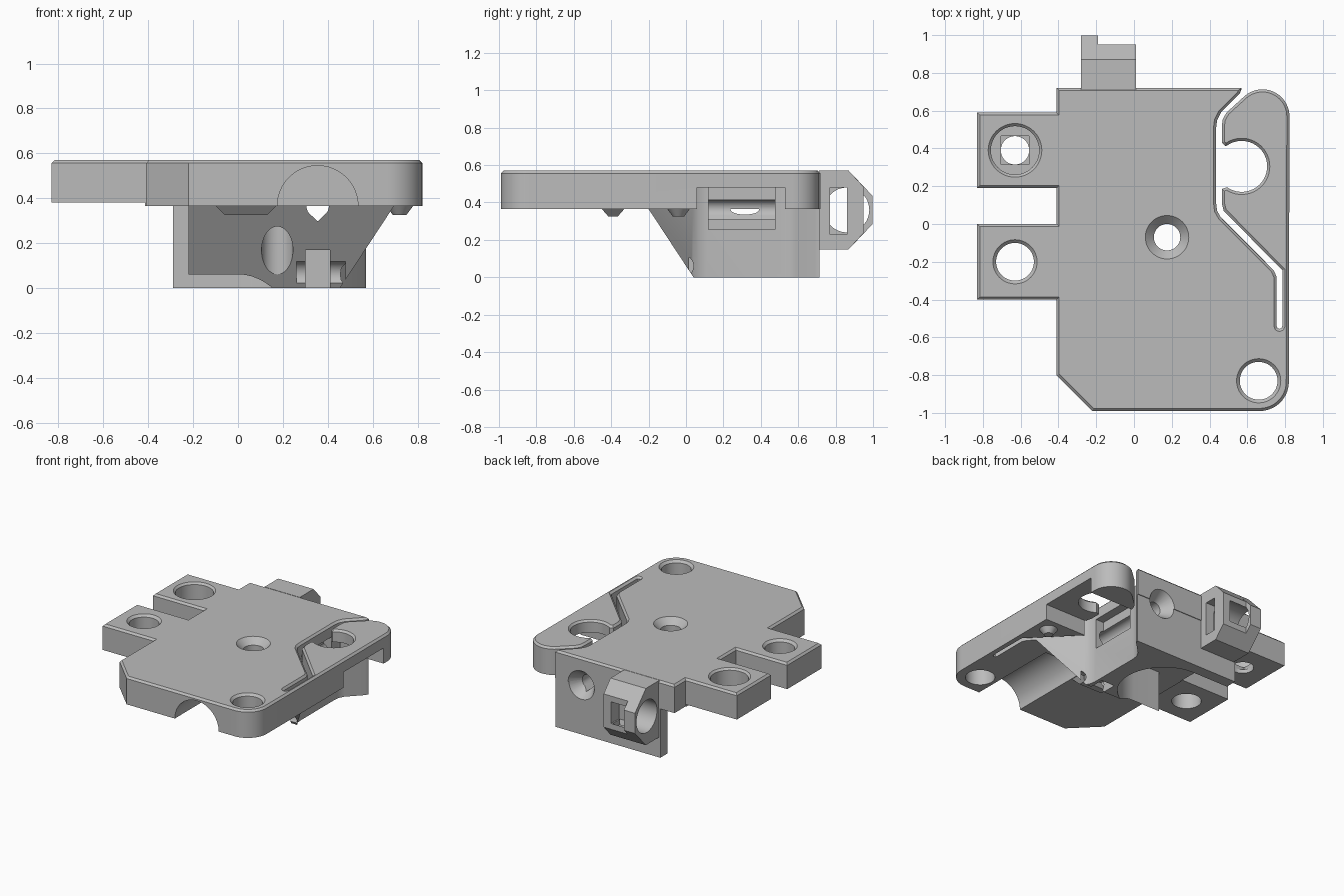
import bpy, bmesh, math
from mathutils import Vector, Matrix

cube = bpy.data.objects.get("Cube")
if cube:
    bpy.data.objects.remove(cube, do_unlink=True)

grey = bpy.data.materials.new("mid_grey")
grey.use_nodes = True
grey.diffuse_color = (0.5, 0.5, 0.5, 1)
grey.node_tree.nodes["Principled BSDF"].inputs["Base Color"].default_value = (0.5, 0.5, 0.5, 1)

TOP, UNDER = 0.57, 0.365


def finish(name, bm):
    bmesh.ops.recalc_face_normals(bm, faces=bm.faces[:])
    mesh = bpy.data.meshes.new(name)
    bm.to_mesh(mesh)
    bm.free()
    mesh.materials.append(grey)
    obj = bpy.data.objects.new(name, mesh)
    bpy.context.scene.collection.objects.link(obj)
    return obj


def place(axis, u, v, w):
    return {"x": (w, u, v), "y": (u, w, v), "z": (u, v, w)}[axis]


def prism(name, points, axis, start, end, chamfer=0):
    bm = bmesh.new()
    face = bm.faces.new([bm.verts.new(place(axis, u, v, start)) for u, v in points])
    cap = bmesh.ops.extrude_face_region(bm, geom=[face])["geom"]
    move = Vector(place(axis, 0, 0, end - start))
    far = [g for g in cap if isinstance(g, bmesh.types.BMVert)]
    bmesh.ops.translate(bm, verts=far, vec=move)
    bmesh.ops.recalc_face_normals(bm, faces=bm.faces[:])
    if chamfer:
        rim = [e for e in bm.edges if all(v in far for v in e.verts)]
        bmesh.ops.bevel(bm, geom=rim, offset=chamfer, segments=1,
                        affect="EDGES", clamp_overlap=False)
    return finish(name, bm)


def box(name, x0, x1, y0, y1, z0, z1):
    return prism(name, [(x0, y0), (x1, y0), (x1, y1), (x0, y1)], "z", z0, z1)


def cone(axis, u, v, start, end, r0, r1, name="cutter"):
    bm = bmesh.new()
    bmesh.ops.create_cone(bm, cap_ends=True, segments=48, radius1=r0, radius2=r1, depth=end - start)
    mid = (start + end) / 2
    for p in bm.verts:
        p.co = place(axis, p.co.x + u, p.co.y + v, p.co.z + mid)
    return finish(name, bm)


def cylinder(axis, u, v, start, end, r):
    return cone(axis, u, v, start, end, r, r)


def cut(targets, *cutters):
    for cutter in cutters:
        for obj in targets:
            mod = obj.modifiers.new("cut", "BOOLEAN")
            mod.operation, mod.solver, mod.object = "DIFFERENCE", "EXACT", cutter
            bpy.context.view_layer.update()
            graph = bpy.context.evaluated_depsgraph_get()
            mesh = bpy.data.meshes.new_from_object(obj.evaluated_get(graph))
            obj.modifiers.clear()
            obj.data = mesh
        bpy.data.objects.remove(cutter, do_unlink=True)


def arc(cx, cy, r, a0, a1, n=14):
    angles = [math.radians(a0 + (a1 - a0) * i / n) for i in range(n + 1)]
    return [(cx + r * math.cos(a), cy + r * math.sin(a)) for a in angles]


# Top plate: one outline that also runs around the flexible lever slot
slot_left = [(0.755, -0.28), (0.74, -0.245), (0.46, 0.035), (0.44, 0.07), (0.435, 0.11),
             (0.435, 0.51), (0.44, 0.55), (0.46, 0.59), (0.56, 0.69)]
outline = [(-0.41, -0.8), (-0.22, -0.99)]
outline += arc(0.665, -0.835, 0.155, -90, 0)
outline += arc(0.68, 0.57, 0.143, 0, 130, 20)
outline += [(0.49, 0.59), (0.47, 0.555), (0.465, 0.52), (0.465, 0.43), (0.485, 0.412)]
outline += arc(0.57, 0.305, 0.135, 125, -125, 32)
outline += [(0.465, 0.185), (0.465, 0.11), (0.475, 0.07), (0.785, -0.245), (0.785, -0.54)]
outline += arc(0.77, -0.54, 0.015, -45, -135, 2) + [(0.755, -0.54)]
outline += slot_left + [(0.57, 0.72), (-0.41, 0.72)]
for y0, y1 in ((0.59, 0.19), (0.0, -0.4)):
    outline += [(-0.41, y0), (-0.83, y0), (-0.83, y1), (-0.41, y1)]
plate = prism("mounting_plate", outline, "z", UNDER, TOP, 0.014)

# Lower body: follows the slot on one side, sloped at the front
body_outline = [(-0.22, -0.2), (0.695, -0.2)] + slot_left[2:]
body_outline += [(0.57, 0.715), (-0.29, 0.715), (-0.29, 0.63), (-0.22, 0.63)]
body = prism("lower_body", body_outline, "z", 0, UNDER)
cut([body], prism("cutter", [(-0.5, -0.1), (0.106, -0.1), (0.04, 0), (-0.2, UNDER),
                             (-0.256, 0.45), (-0.5, 0.45)], "x", -1, 1))

# Open gear bay in the left of the body
bay = arc(0.0, 0.315, 0.315, -90, 90, 32) + [(-0.6, 0.63), (-0.6, 0.0)]
cut([body], prism("cutter", bay, "z", -0.1, UNDER + 0.02))

# Groove and slot in the lower front edge
cut([body], cylinder("x", -0.02, 0.06, 0.26, 0.48, 0.06),
    box("cutter", 0.3, 0.41, -0.2, 0.15, -0.1, 0.17))

# Bearing pocket in the side of the body, and the notch under the lever
cut([body, plate], box("cutter", 0.37, 0.45, 0.12, 0.475, 0.255, 0.48))
cut([plate], box("cutter", 0.45, 0.9, 0.06, 0.53, 0.3, 0.48))

# Feed channel running front to back
FX = 0.355
cut([plate], cylinder("y", FX, UNDER, -1.1, -0.29, 0.18),
    cylinder("y", FX, UNDER, -0.3, -0.24, 0.1),
    cylinder("y", FX, UNDER, -0.25, -0.2, 0.07))
drop = arc(FX, UNDER, 0.05, -40, 220, 24) + [(FX, UNDER - 0.068)]
cut([plate, body], prism("cutter", drop, "y", -0.27, 0.8),
    cone("y", FX, UNDER, 0.63, 0.73, 0.045, 0.115))

# Screw holes with chamfered rims
for x, y, r, rim in ((-0.63, -0.2, 0.1, 0.117), (0.66, -0.83, 0.1, 0.117),
                     (0.175, -0.07, 0.07, 0.115), (-0.63, 0.39, 0.075, 0.075)):
    targets = [plate, body] if x > 0 and y > -0.2 else [plate]
    cut(targets, cylinder("z", x, y, -0.1, 0.7, r))
    if rim > r:
        cut([plate], cone("z", x, y, TOP - (rim - r), TOP + 0.002, r, rim + 0.002))

# Stepped nut seat in the rear tab, thinner tabs
cut([plate], cylinder("z", -0.63, 0.39, 0.44, 0.7, 0.128),
    cone("z", -0.63, 0.39, TOP - 0.014, TOP + 0.002, 0.128, 0.144),
    box("cutter", -0.705, -0.555, 0.315, 0.465, 0.41, 0.5),
    box("cutter", -0.9, -0.415, -0.5, 0.7, 0.3, 0.38))

# Rear housing: faceted profile, one side standing further out
def housing(name, x0, x1, reach, z_low, z_high):
    profile = [(0.71, 0.15), (0.87, 0.15), (reach, z_low), (reach, z_high), (0.87, TOP), (0.71, TOP)]
    return prism(name, profile, "x", x0, x1)


rear = [housing("rear_housing_rim", -0.28, -0.19, 0.998, 0.285, 0.435),
        housing("rear_housing", -0.19, 0.01, 0.95, 0.237, 0.483)]
cut(rear, cylinder("x", 0.86, 0.36, -0.3, -0.06, 0.12))
cut(rear[1:], box("cutter", -0.1, 0.05, 0.77, 0.86, 0.23, 0.48),
    box("cutter", -0.15, -0.05, 0.86, 1.1, 0.28, 0.44))

# Small tapered nubs under the plate
nub = cone("z", 0.72, -0.04, 0.325, UNDER, 0.03, 0.06, "lever_nub")
bar = box("support_nub", -0.1, 0.17, -0.45, -0.33, 0.325, UNDER)
for v in bar.data.vertices:
    if v.co.z < 0.34:
        v.co.x += 0.04 if v.co.x < 0 else -0.04
        v.co.y += 0.035 if v.co.y < -0.4 else -0.035

# Smooth round surfaces, keep edges sharp
parts = [plate, body, nub, bar] + rear
bpy.ops.object.select_all(action="DESELECT")
for obj in parts:
    obj.select_set(True)
bpy.context.view_layer.objects.active = plate
bpy.ops.object.shade_smooth_by_angle(angle=math.radians(25))
